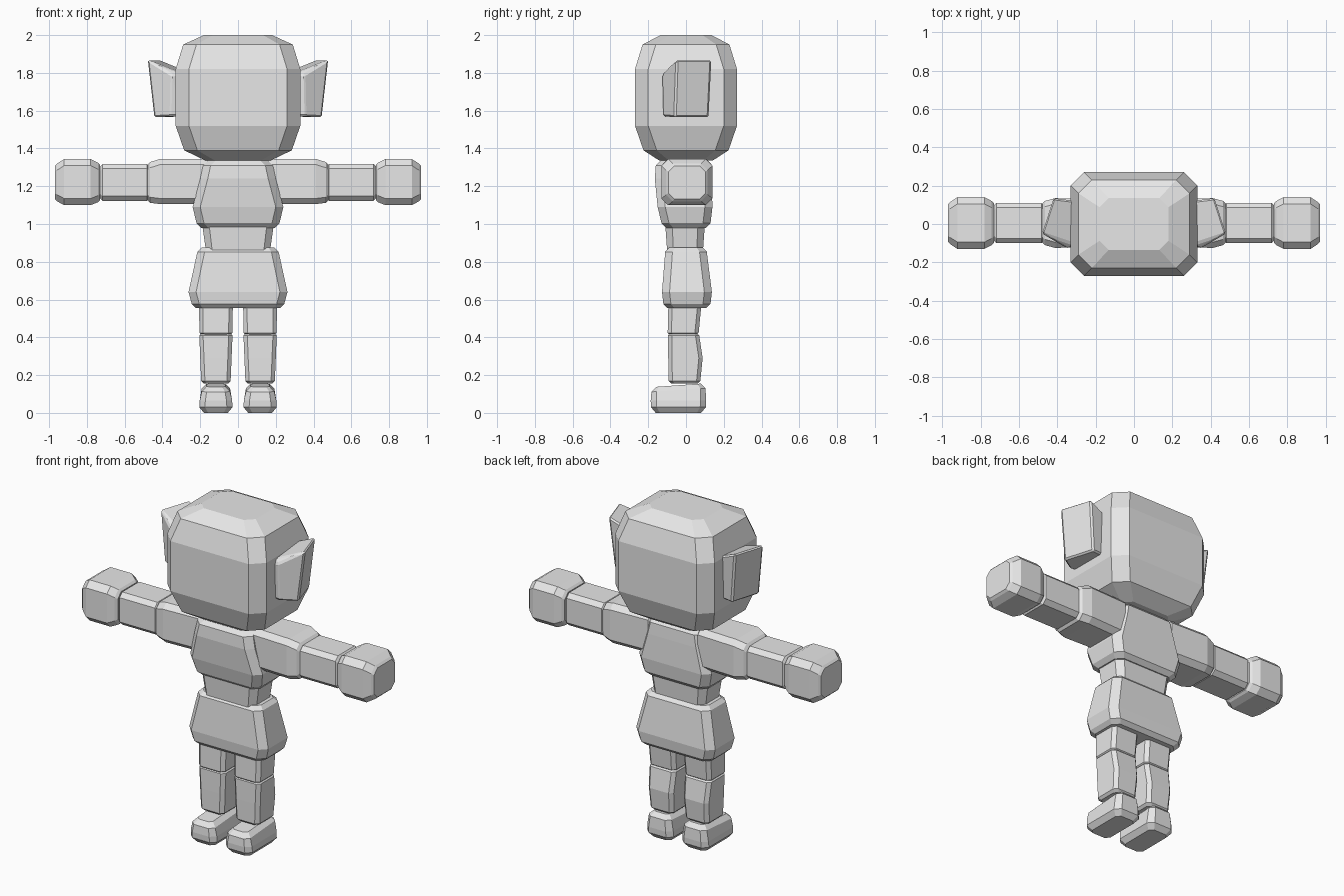
import bpy
import bmesh

default_cube = bpy.data.objects.get("Cube")
if default_cube:
    bpy.data.objects.remove(default_cube, do_unlink=True)

# Single plain clay colour
clay = bpy.data.materials.new("light_grey")
clay.use_nodes = True
grey = (0.8, 0.8, 0.8, 1)
clay.diffuse_color = grey
clay.node_tree.nodes["Principled BSDF"].inputs["Base Color"].default_value = grey


def finish(name, bm):
    """Turn a bmesh into a flat shaded, coloured object."""
    bmesh.ops.recalc_face_normals(bm, faces=bm.faces)
    mesh = bpy.data.meshes.new(name)
    bm.to_mesh(mesh)
    bm.free()
    mesh.materials.append(clay)
    obj = bpy.data.objects.new(name, mesh)
    bpy.context.collection.objects.link(obj)
    return obj


def octagon(u, half_u, v, half_v, corner):
    """Rectangle with cut corners, as eight points."""
    c = min(corner, 0.35 * min(half_u, half_v))
    a, b = half_u - c, half_v - c
    quarter = [(half_u, -b), (half_u, b), (a, half_v), (-a, half_v)]
    return [(u + s * p, v + s * q) for s in (1, -1) for p, q in quarter]


def loft(name, rings, corner, cap=0.0, along_x=False, side=1):
    """Skin octagon rings (position, centre u, half u, centre v, half v).

    A cap bevels both ends: the end rings move inwards and a smaller
    ring closes the part at its original position."""
    rings = list(rings)
    if cap:
        first, last = rings[0], rings[-1]
        shrink = lambda r: (r[0], r[1], r[2] - cap, r[3], r[4] - cap)
        rings[0] = (first[0] + cap,) + first[1:]
        rings[-1] = (last[0] - cap,) + last[1:]
        rings = [shrink(first)] + rings + [shrink(last)]
    bm = bmesh.new()
    loops = []
    for t, u, half_u, v, half_v in rings:
        loop = []
        for p, q in octagon(u, half_u, v, half_v, corner):
            point = (side * t, p, q) if along_x else (side * p, q, t)
            loop.append(bm.verts.new(point))
        loops.append(loop)
    for low, high in zip(loops, loops[1:]):
        for i in range(len(low)):
            j = (i + 1) % len(low)
            bm.faces.new((low[i], low[j], high[j], high[i]))
    bm.faces.new(loops[0])
    bm.faces.new(loops[-1])
    return finish(name, bm)


def ear(name, side):
    """Wedge slab: front edge, raised outer ridge, swept back edge."""
    top = [(0.30, -0.11, 1.80), (0.35, -0.125, 1.79), (0.48, -0.05, 1.87),
           (0.42, 0.135, 1.87), (0.30, 0.12, 1.82)]
    base = [(0.30, -0.11, 1.57), (0.355, -0.12, 1.57), (0.445, -0.06, 1.565),
            (0.39, 0.12, 1.565), (0.30, 0.11, 1.57)]
    bm = bmesh.new()
    for x, y, z in top + base:
        bm.verts.new((side * x, y, z))
    bmesh.ops.convex_hull(bm, input=bm.verts[:])
    bmesh.ops.dissolve_limit(bm, angle_limit=0.09, verts=bm.verts[:], edges=bm.edges[:])
    obj = finish(name, bm)
    bevel = obj.modifiers.new("soft_edges", "BEVEL")
    bevel.width = 0.009
    bevel.segments = 1


# Head
loft("head", [(1.335, 0, 0.17, 0, 0.14), (1.39, 0, 0.285, 0, 0.225),
              (1.52, 0, 0.33, 0, 0.27), (1.82, 0, 0.33, 0, 0.27),
              (1.95, 0, 0.29, 0, 0.23), (2.0, 0, 0.18, 0, 0.135)], corner=0.07)

# Body
loft("chest", [(0.98, 0, 0.22, 0, 0.13), (1.09, 0, 0.24, -0.005, 0.145),
               (1.24, 0, 0.2, -0.015, 0.15), (1.335, 0, 0.185, -0.015, 0.145)],
     corner=0.04, cap=0.025)
loft("waist", [(0.86, 0, 0.17, -0.005, 0.095), (1.0, 0, 0.19, -0.005, 0.105)],
     corner=0.04)
loft("skirt", [(0.555, 0, 0.245, 0.005, 0.125), (0.64, 0, 0.262, 0.005, 0.132),
               (0.875, 0, 0.215, 0, 0.11)], corner=0.04, cap=0.022)

# Paired parts, built once for each side
for label, side in (("left", 1), ("right", -1)):
    ear(label + "_ear", side)

    # Arm
    loft(label + "_upper_arm", [(0.15, 0.005, 0.12, 1.225, 0.12),
                                (0.41, 0.005, 0.13, 1.225, 0.12),
                                (0.48, 0.005, 0.115, 1.22, 0.108)],
         corner=0.03, cap=0.015, along_x=True, side=side)
    loft(label + "_forearm", [(0.465, 0.005, 0.105, 1.22, 0.098),
                              (0.735, 0.005, 0.105, 1.22, 0.098)],
         corner=0.025, cap=0.018, along_x=True, side=side)
    loft(label + "_hand", [(0.73, 0.005, 0.115, 1.22, 0.105),
                           (0.78, 0.005, 0.135, 1.222, 0.122),
                           (0.92, 0.005, 0.135, 1.222, 0.122),
                           (0.97, 0.005, 0.11, 1.22, 0.1)],
         corner=0.035, cap=0.012, along_x=True, side=side)

    # Leg
    loft(label + "_thigh", [(0.41, 0.117, 0.087, -0.015, 0.082),
                            (0.6, 0.117, 0.09, -0.005, 0.088)],
         corner=0.02, cap=0.014, side=side)
    loft(label + "_shin", [(0.155, 0.117, 0.078, -0.008, 0.084),
                           (0.29, 0.117, 0.083, -0.003, 0.091),
                           (0.425, 0.117, 0.088, -0.012, 0.082)],
         corner=0.02, cap=0.014, side=side)
    foot = loft(label + "_foot", [(0.005, 0.117, 0.088, -0.04, 0.145),
                                  (0.065, 0.117, 0.086, -0.04, 0.147),
                                  (0.155, 0.117, 0.075, -0.04, 0.143)],
                corner=0.03, cap=0.025, side=side)
    # Slope the top of the foot down towards the toes
    for vert in foot.data.vertices:
        if vert.co.z > 0.1:
            vert.co.z -= 0.06 * max(0, 0.08 - vert.co.y) * 1.2
        vert.co.z = vert.co.z if vert.co.z > 0.006 else 0.0
